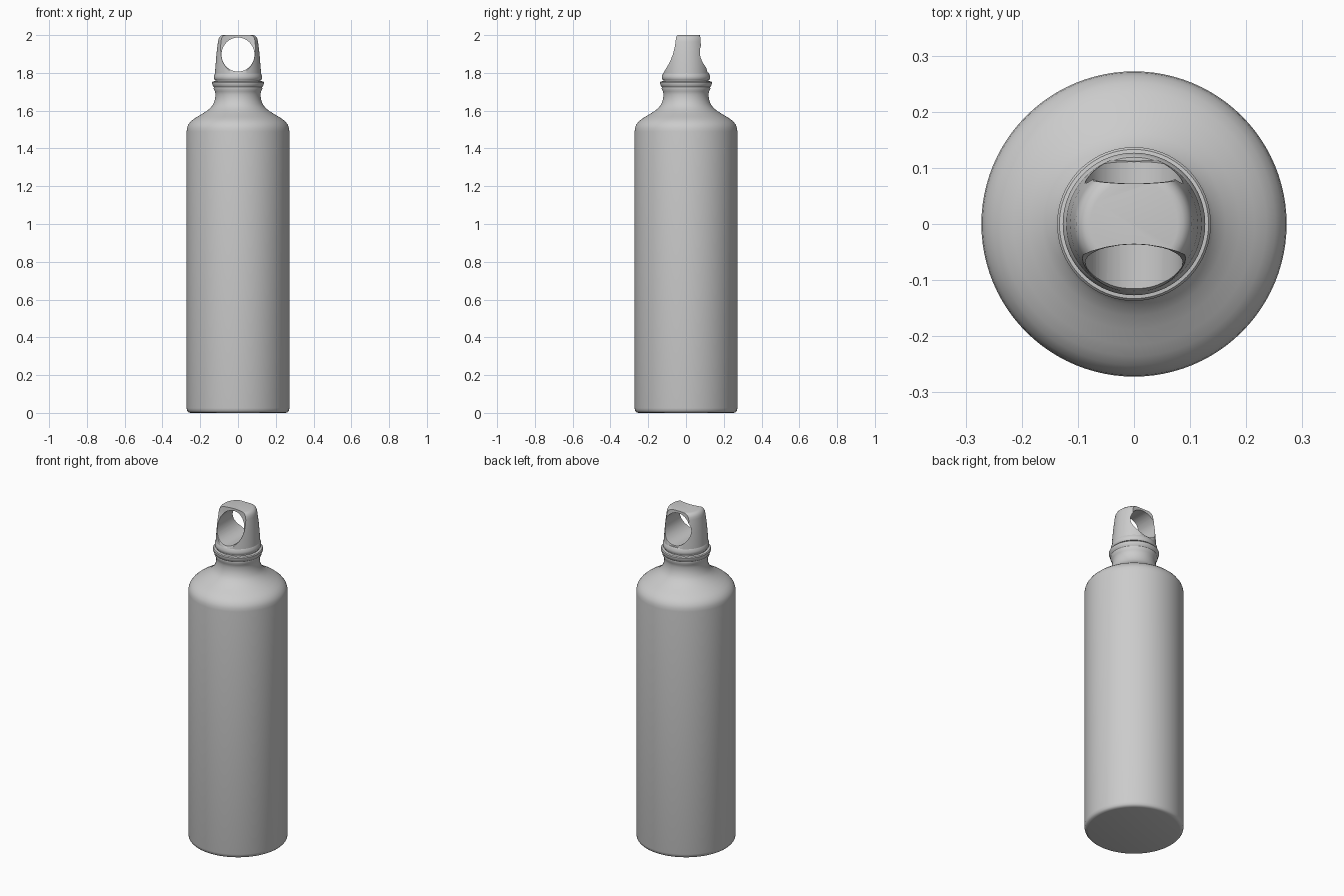
import bpy, bmesh, math

if "Cube" in bpy.data.objects:
    bpy.data.objects.remove(bpy.data.objects["Cube"])


def make_object(name, verts, faces):
    mesh = bpy.data.meshes.new(name)
    mesh.from_pydata(verts, [], faces)
    bm = bmesh.new()
    bm.from_mesh(mesh)
    bmesh.ops.recalc_face_normals(bm, faces=bm.faces)
    bm.to_mesh(mesh)
    bm.free()
    obj = bpy.data.objects.new(name, mesh)
    bpy.context.collection.objects.link(obj)
    return obj


def loft(name, rings):
    """Join equal-length closed rings and cap both ends."""
    n = len(rings[0])
    verts = [p for ring in rings for p in ring]
    faces = [(i * n + j, i * n + (j + 1) % n, (i + 1) * n + (j + 1) % n, (i + 1) * n + j)
             for i in range(len(rings) - 1) for j in range(n)]
    faces += [tuple(range(n)), tuple(range(len(verts) - n, len(verts)))]
    return make_object(name, verts, faces)


def revolve(name, profile, n=96):
    return loft(name, [[(r * math.cos(2 * math.pi * k / n), r * math.sin(2 * math.pi * k / n), z)
                        for k in range(n)] for r, z in profile])


def smooth(obj, angle=35):
    bpy.ops.object.select_all(action='DESELECT')
    obj.select_set(True)
    bpy.context.view_layer.objects.active = obj
    bpy.ops.object.shade_smooth_by_angle(angle=math.radians(angle))


def cut(obj, cutter, operation):
    bpy.context.view_layer.objects.active = obj
    mod = obj.modifiers.new(operation, 'BOOLEAN')
    mod.operation, mod.object, mod.solver = operation, cutter, 'EXACT'
    bpy.ops.object.modifier_apply(modifier=mod.name)
    bpy.data.objects.remove(cutter)


# Bottle: base, body, shoulder, neck and lip
bottle = revolve("bottle", [
    (0.250, 0.0), (0.262, 0.003), (0.269, 0.011), (0.272, 0.025), (0.272, 1.49),
    (0.270, 1.508), (0.264, 1.525), (0.252, 1.541), (0.236, 1.555), (0.215, 1.568),
    (0.188, 1.584), (0.163, 1.600), (0.143, 1.618), (0.130, 1.636), (0.122, 1.660),
    (0.119, 1.685), (0.122, 1.702), (0.129, 1.716), (0.128, 1.724), (0.133, 1.732),
    (0.137, 1.742), (0.137, 1.750), (0.133, 1.755), (0.119, 1.757), (0.119, 1.765)])

# Cap collar
collar = revolve("cap_collar", [
    (0.117, 1.762), (0.123, 1.763), (0.127, 1.769), (0.127, 1.782),
    (0.124, 1.790), (0.122, 1.797), (0.119, 1.801)])

# Cap loop: tapered turned block, trimmed to a flared slab, with a finger hole
grip = revolve("cap_loop", [
    (0.122, 1.79), (0.1205, 1.82), (0.114, 1.90), (0.106, 1.965), (0.103, 1.980),
    (0.097, 1.991), (0.088, 1.998), (0.078, 2.0)])

flare = [(0.140, 1.77), (0.122, 1.795), (0.115, 1.812), (0.101, 1.838), (0.086, 1.866),
         (0.074, 1.895), (0.064, 1.93), (0.059, 1.96), (0.057, 2.03)]
stations = []
for i in range(13):
    x = -0.15 + 0.3 * i / 12
    dip = max(0, 1 - (x / 0.1) ** 2)
    front = [(x, -y + 0.022 * dip * min(1, max(0, (z - 1.80) / 0.1)), z) for y, z in flare]
    back = [(x, y + 0.022 * min(1, max(0, (z - 1.80) / 0.1)) - 0.008 * dip, z) for y, z in flare]
    stations.append(front + back[::-1])
cut(grip, loft("slab_cutter", stations), 'INTERSECT')

hole = loft("hole_cutter", [[(0.087 * math.cos(2 * math.pi * k / 64), y,
                              1.897 + 0.090 * math.sin(2 * math.pi * k / 64))
                             for k in range(64)] for y in (-0.3, 0.3)])
cut(grip, hole, 'DIFFERENCE')

for part in (bottle, collar, grip):
    smooth(part)
